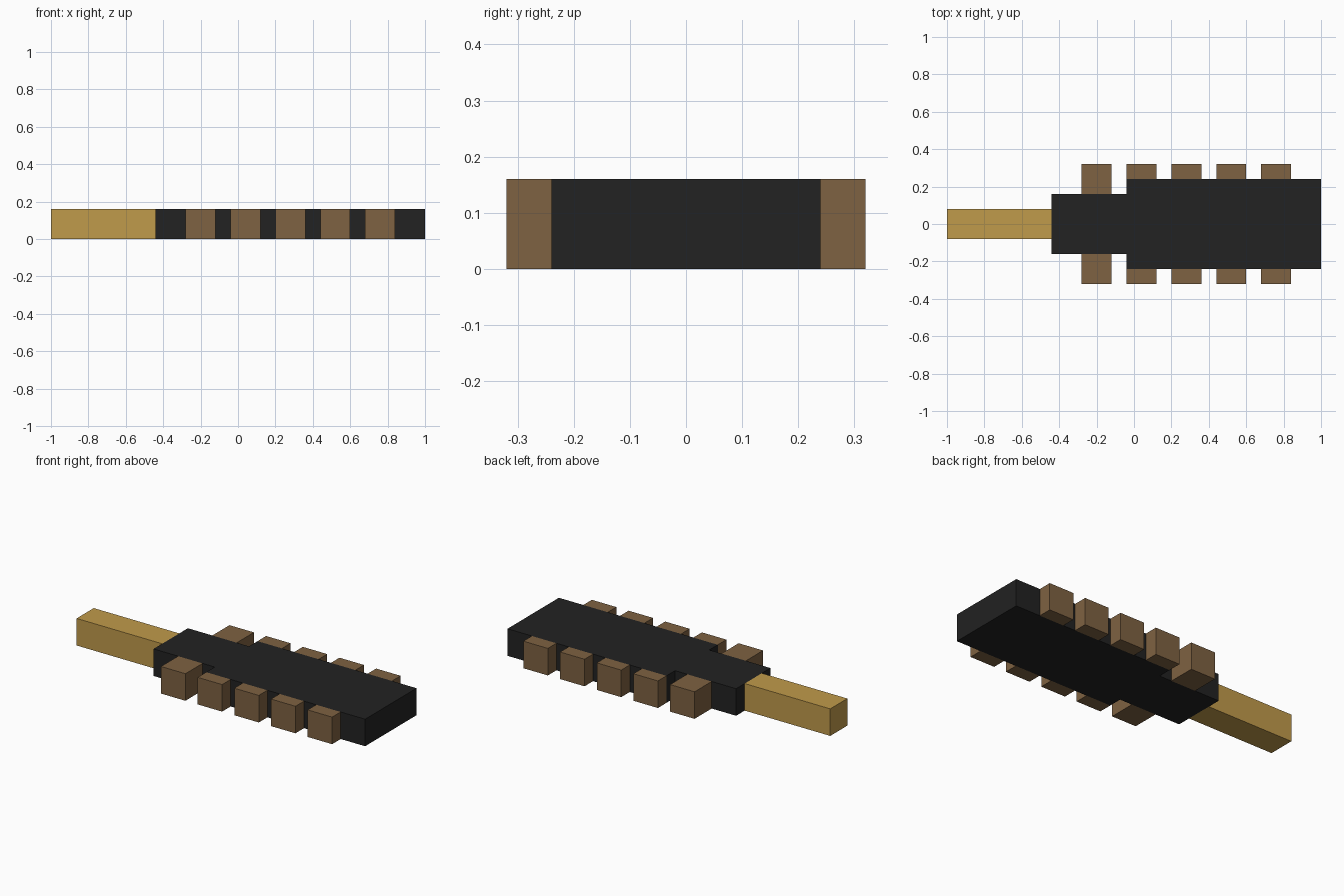
import bpy
import bmesh

cube = bpy.data.objects.get("Cube")
if cube:
    bpy.data.objects.remove(cube, do_unlink=True)

THICKNESS = 0.16


def material(name, rgb):
    mat = bpy.data.materials.new(name)
    mat.use_nodes = True
    color = (*rgb, 1)
    mat.diffuse_color = color
    bsdf = mat.node_tree.nodes["Principled BSDF"]
    bsdf.inputs["Base Color"].default_value = color
    bsdf.inputs["Roughness"].default_value = 0.8
    return mat


def slab(name, outline, mat):
    """Extrude a flat outline upward from the ground to the shared thickness."""
    bm = bmesh.new()
    base = bm.faces.new([bm.verts.new((x, y, 0)) for x, y in outline])
    top = bmesh.ops.extrude_face_region(bm, geom=[base], use_keep_orig=True)["geom"]
    verts = [v for v in top if isinstance(v, bmesh.types.BMVert)]
    bmesh.ops.translate(bm, verts=verts, vec=(0, 0, THICKNESS))
    bmesh.ops.recalc_face_normals(bm, faces=bm.faces)
    mesh = bpy.data.meshes.new(name)
    bm.to_mesh(mesh)
    bm.free()
    mesh.materials.append(mat)
    obj = bpy.data.objects.new(name, mesh)
    bpy.context.collection.objects.link(obj)
    return obj


def rectangle(x0, x1, y0, y1):
    return [(x0, y0), (x1, y0), (x1, y1), (x0, y1)]


gold = material("gold", (0.53, 0.325, 0.07))
brown = material("brown", (0.21, 0.122, 0.054))
black = material("black", (0.016, 0.016, 0.016))

# Handle
slab("handle", rectangle(-1, -0.44, -0.08, 0.08), gold)

# Blade with a narrow neck, outlined symmetrically about its length
half = [(-0.44, 0.16), (-0.04, 0.16), (-0.04, 0.24), (1, 0.24)]
slab("blade", half + [(x, -y) for x, y in reversed(half)], black)

# Teeth along both edges; the first pair sits against the neck
for i, start in enumerate((-0.28, -0.04, 0.2, 0.44, 0.68)):
    inner = 0.16 if i == 0 else 0.24
    for side, sign in (("left", 1), ("right", -1)):
        slab(f"tooth_{side}_{i + 1}",
             rectangle(start, start + 0.16, sign * inner, sign * 0.32), brown)
